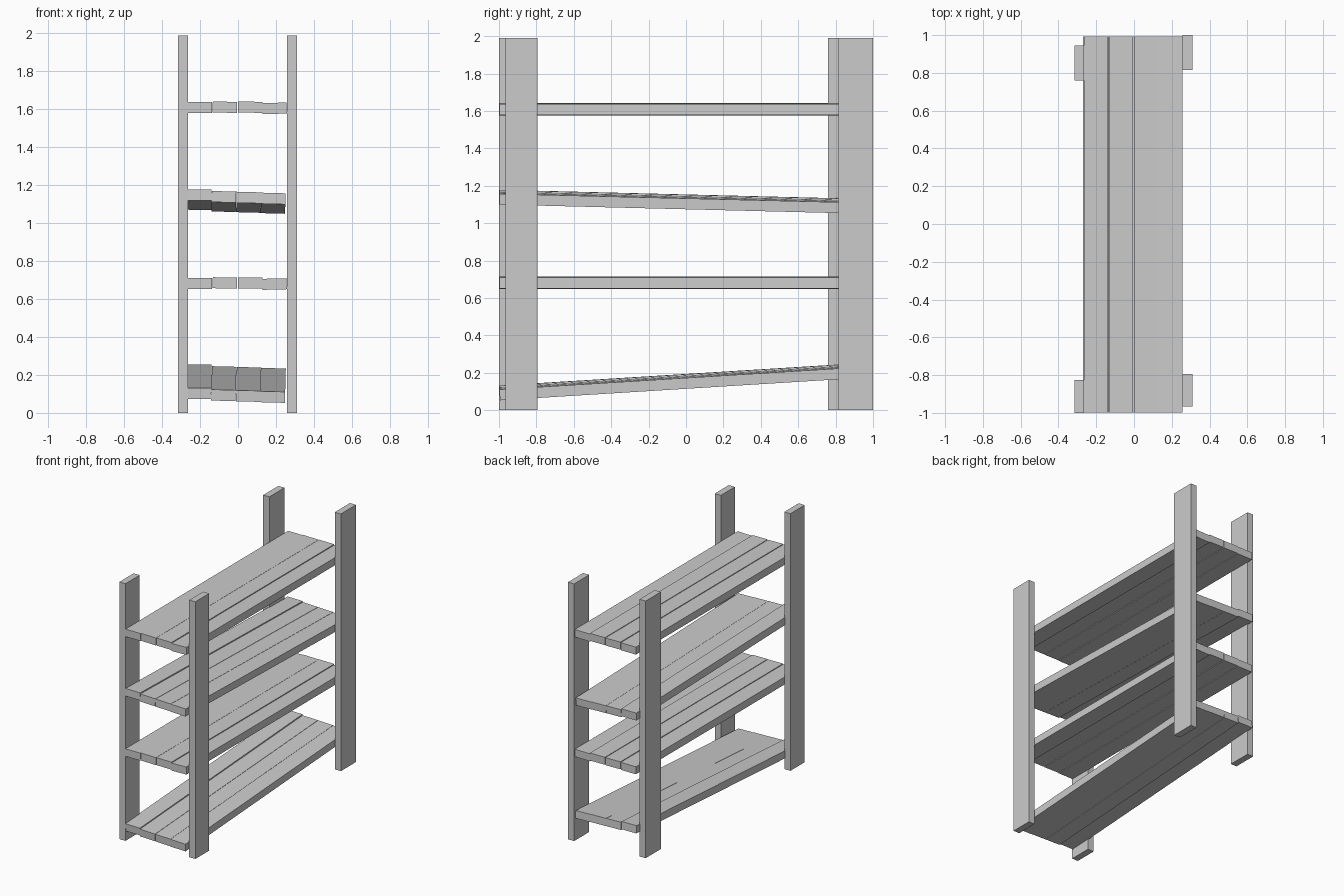
import bpy
from math import atan2, radians

if "Cube" in bpy.data.objects:
    bpy.data.objects.remove(bpy.data.objects["Cube"])


def box(name, center, size, rot=(0, 0, 0)):
    bpy.ops.mesh.primitive_cube_add(size=1, location=center, rotation=rot)
    ob = bpy.context.object
    ob.name = name
    ob.scale = size
    bpy.ops.object.transform_apply(location=False, rotation=False, scale=True)
    return ob


# Four upright posts, slightly staggered front to back
posts = {
    "front_left_post": (-0.29, -1.0, -0.825),
    "back_left_post": (-0.29, 0.76, 0.945),
    "front_right_post": (0.284, -0.965, -0.795),
    "back_right_post": (0.284, 0.815, 1.0),
}
for name, (x, y0, y1) in posts.items():
    box(name, (x, (y0 + y1) / 2, 0.995), (0.052, y1 - y0, 1.99))

# Plank layout across a shelf: centre x, height offset, roll in degrees
level = [(-0.201, -0.002, 0), (-0.069, 0.0, -1), (0.064, 0.0, -0.5), (0.192, -0.006, 1.5)]
sloped = [(-0.205, 0.011, -0.5), (-0.075, 0.001, -1.5), (0.056, -0.003, -1.5), (0.185, -0.008, -1.5)]

# Four shelves: name, middle height, rise from front to back, layout
shelves = [
    ("bottom_shelf", 0.153, 0.124, sloped),
    ("lower_shelf", 0.685, 0.0, level),
    ("upper_shelf", 1.113, -0.05, sloped),
    ("top_shelf", 1.611, 0.0, level),
]
for name, z, rise, layout in shelves:
    for i, (x, dz, roll) in enumerate(layout):
        box(f"{name}_plank_{i + 1}", (x, -0.003, z + dz), (0.129, 1.99, 0.058),
            (atan2(rise, 2), -radians(roll), 0))
